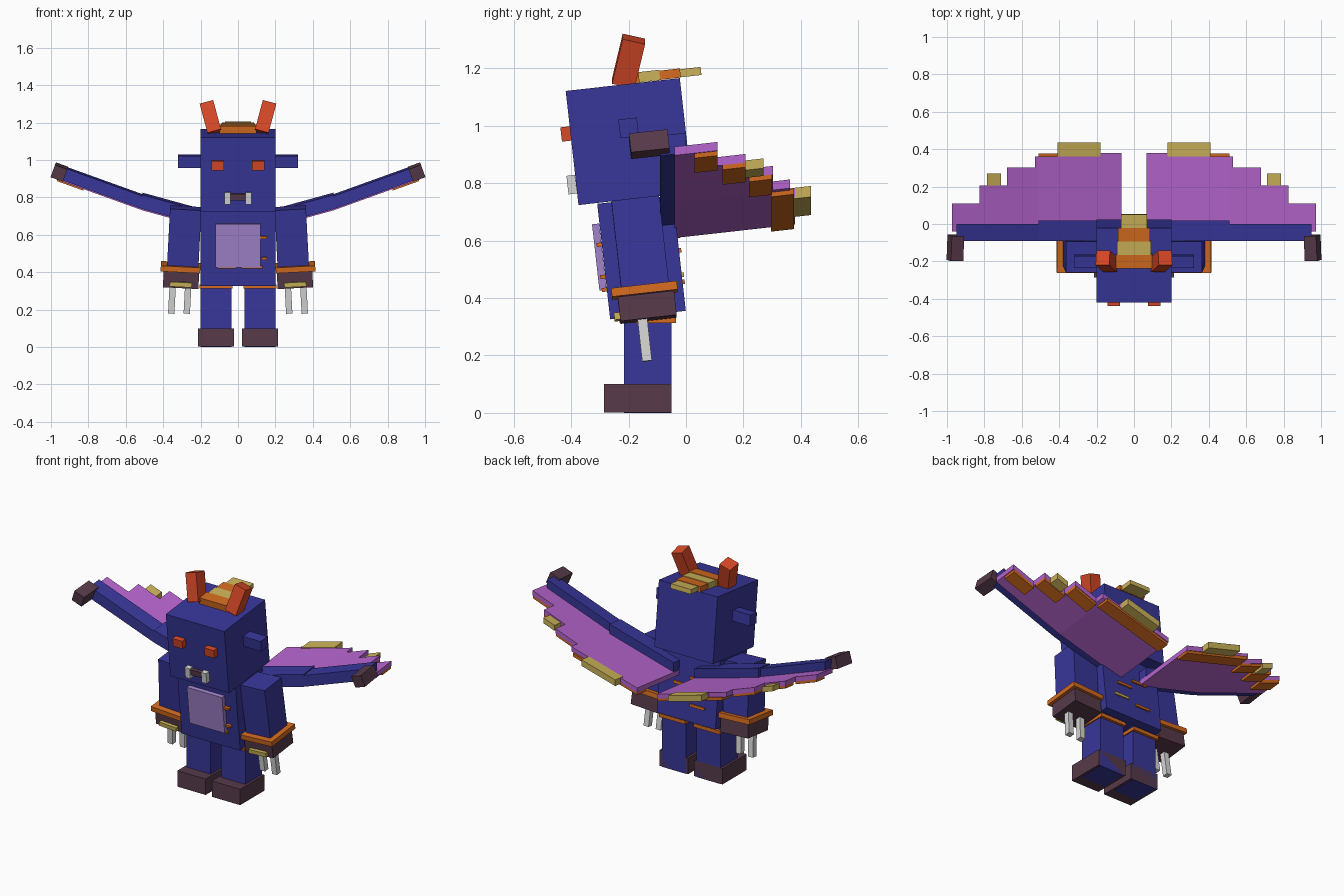
import bpy, bmesh, math
from mathutils import Matrix, Euler, Vector

if "Cube" in bpy.data.objects:
    bpy.data.objects.remove(bpy.data.objects["Cube"])

COLOURS = {
    "blue": (0.039, 0.037, 0.32), "brown": (0.095, 0.042, 0.068),
    "orange": (0.66, 0.147, 0.014), "gold": (0.60, 0.45, 0.10),
    "red": (0.68, 0.065, 0.02), "lilac": (0.36, 0.23, 0.60),
    "purple": (0.47, 0.13, 0.62), "bone_white": (0.68, 0.68, 0.68),
}
MATS = {}
for key, rgb in COLOURS.items():
    MATS[key] = bpy.data.materials.new(key)
    MATS[key].diffuse_color = (*rgb, 1)

TILT = 6.4  # forward lean of head, body, arms and wings


def finish(name, bm, colour, mirror):
    """Optionally mirror across x, then make the object."""
    if mirror:
        geo = bmesh.ops.duplicate(bm, geom=bm.verts[:] + bm.edges[:] + bm.faces[:])["geom"]
        for v in geo:
            if isinstance(v, bmesh.types.BMVert):
                v.co.x = -v.co.x
    bmesh.ops.recalc_face_normals(bm, faces=bm.faces)
    me = bpy.data.meshes.new(name)
    bm.to_mesh(me)
    bm.free()
    me.materials.append(MATS[colour])
    bpy.context.collection.objects.link(bpy.data.objects.new(name, me))


def box(name, colour, centre, size, rot=(0, 0, 0), mirror=False):
    bm = bmesh.new()
    r = Euler([math.radians(a) for a in rot]).to_matrix().to_4x4()
    m = Matrix.Translation(Vector(centre)) @ r @ Matrix.Diagonal((*size, 1))
    bmesh.ops.create_cube(bm, size=1, matrix=m)
    finish(name, bm, colour, mirror)


BEND = 0.51


def wing_z(x, y):
    """Height of the wing underside, bent upward at the elbow."""
    z = 0.595 + 0.275 * min(x, BEND) + 0.36 * max(0, x - BEND)
    return z + 0.112 * y


def slab(name, colour, outline, lo, hi):
    """Extruded outline lying on the wing surface, on both sides."""
    bm = bmesh.new()
    rings = [[bm.verts.new((x, y, wing_z(x, y) + d)) for x, y in outline] for d in (lo, hi)]
    bm.faces.new(rings[0][::-1])
    bm.faces.new(rings[1])
    n = len(outline)
    for i in range(n):
        j = (i + 1) % n
        bm.faces.new((rings[0][i], rings[0][j], rings[1][j], rings[1][i]))
    finish(name, bm, colour, True)


def rect(x0, x1, y0, y1):
    return [(x0, y0), (x1, y0), (x1, y1), (x0, y1)]


T = (TILT, 0, 0)
# Head and face
box("head", "blue", (0, -0.198, 0.945), (0.4, 0.4, 0.4), T)
box("ears", "blue", (0.25, -0.2, 0.993), (0.14, 0.065, 0.065), T, True)
box("eyes", "red", (0.108, -0.415, 0.972), (0.066, 0.04, 0.05), T, True)
box("mouth", "brown", (0, -0.393, 0.802), (0.09, 0.025, 0.035), T)
box("teeth", "bone_white", (0.056, -0.398, 0.795), (0.034, 0.03, 0.065), T, True)
box("horns", "red", (0.146, -0.2, 1.225), (0.075, 0.08, 0.165), (-13, 15, 0), True)

# Crest of alternating plates
for i, (half, col) in enumerate([(0.1, "orange"), (0.09, "gold"), (0.085, "orange"), (0.07, "gold")]):
    y = -0.2 + 0.072 * i
    box(f"crest_plate_{i + 1}", col, (0, y, 1.166 + 0.007 * i),
        (2 * half, 0.073, 0.04 - 0.004 * i), T)

# Body, belly and trim
box("body", "blue", (0, -0.155, 0.542), (0.4, 0.265, 0.405), T)
box("belly_plate", "lilac", (0, -0.302, 0.543), (0.24, 0.025, 0.232), T)
for i, (x, z, w) in enumerate([(0.135, 0.587, 0.04), (0.14, 0.475, 0.03),
                               (-0.06, 0.43, 0.1), (0.075, 0.43, 0.11)]):
    y = -0.285 - 0.112 * (z - 0.53)
    box(f"front_mark_{i + 1}", "orange", (x, y, z), (w, 0.04, 0.014), T)
for i, (x, z, col) in enumerate([(-0.06, 0.615, "orange"), (0.05, 0.565, "orange"),
                                 (0.08, 0.48, "gold"), (-0.07, 0.455, "orange")]):
    y = -0.03 - 0.112 * (z - 0.53)
    box(f"back_mark_{i + 1}", col, (x, y, z), (0.1, 0.035, 0.016), T)

# Legs and feet
box("legs", "blue", (0.118, -0.133, 0.2), (0.165, 0.165, 0.4), mirror=True)
box("leg_bands", "orange", (0.118, -0.133, 0.324), (0.178, 0.198, 0.022), mirror=True)
box("feet", "brown", (0.118, -0.168, 0.051), (0.194, 0.235, 0.098), mirror=True)

# Arms, cuffs, hands and claws
A = (TILT, -3, 0)
box("arms", "blue", (0.288, -0.158, 0.575), (0.168, 0.167, 0.34), A, True)
box("cuffs", "orange", (0.307, -0.145, 0.427), (0.212, 0.23, 0.03), A, True)
box("hands", "brown", (0.304, -0.135, 0.368), (0.19, 0.197, 0.085), A, True)
box("knuckle_plates", "gold", (0.306, -0.235, 0.335), (0.118, 0.03, 0.025), A, True)
for i, x in enumerate((0.27, 0.353)):
    box(f"claws_{i + 1}", "bone_white", (x, -0.144, 0.255), (0.034, 0.034, 0.15), A, True)

# Wing bones and tips
slab("inner_wing_bone", "blue", rect(0.07, BEND, -0.09, 0.02), 0.012, 0.088)
slab("outer_wing_bone", "blue", rect(BEND, 0.95, -0.09, 0.0), 0.012, 0.082)
box("wing_tips", "brown", (0.955, -0.128, 0.936), (0.07, 0.135, 0.07), (TILT, -20, 0), True)

# Stepped wing membranes
slab("inner_membrane", "purple",
     [(0.068, -0.04), (BEND, -0.04), (BEND, 0.362), (0.41, 0.362), (0.41, 0.38), (0.068, 0.38)], 0, 0.03)
slab("outer_membrane", "purple",
     [(BEND, -0.04), (0.972, -0.04), (0.972, 0.11), (0.825, 0.11), (0.825, 0.207), (0.68, 0.207),
      (0.68, 0.303), (0.53, 0.303), (0.53, 0.362), (BEND, 0.362)], 0, 0.03)

# Trim strips under the trailing edge of each step
for i, (x0, x1, y) in enumerate([(0.825, 0.968, 0.11), (0.68, 0.825, 0.207),
                                 (BEND + 0.02, 0.68, 0.3), (0.07, BEND, 0.376)]):
    slab(f"trailing_trim_{i + 1}", "orange", rect(x0, x1, y - 0.08, y), -0.016, 0.004)
slab("large_wing_tabs", "gold", rect(0.18, 0.41, 0.36, 0.435), -0.004, 0.034)
slab("small_wing_tabs", "gold", rect(0.71, 0.785, 0.195, 0.27), -0.012, 0.022)

for m in bpy.data.materials:
    if m.users and not m.is_grease_pencil:
        m.use_nodes = True
        m.node_tree.nodes["Principled BSDF"].inputs["Base Color"].default_value = m.diffuse_color
